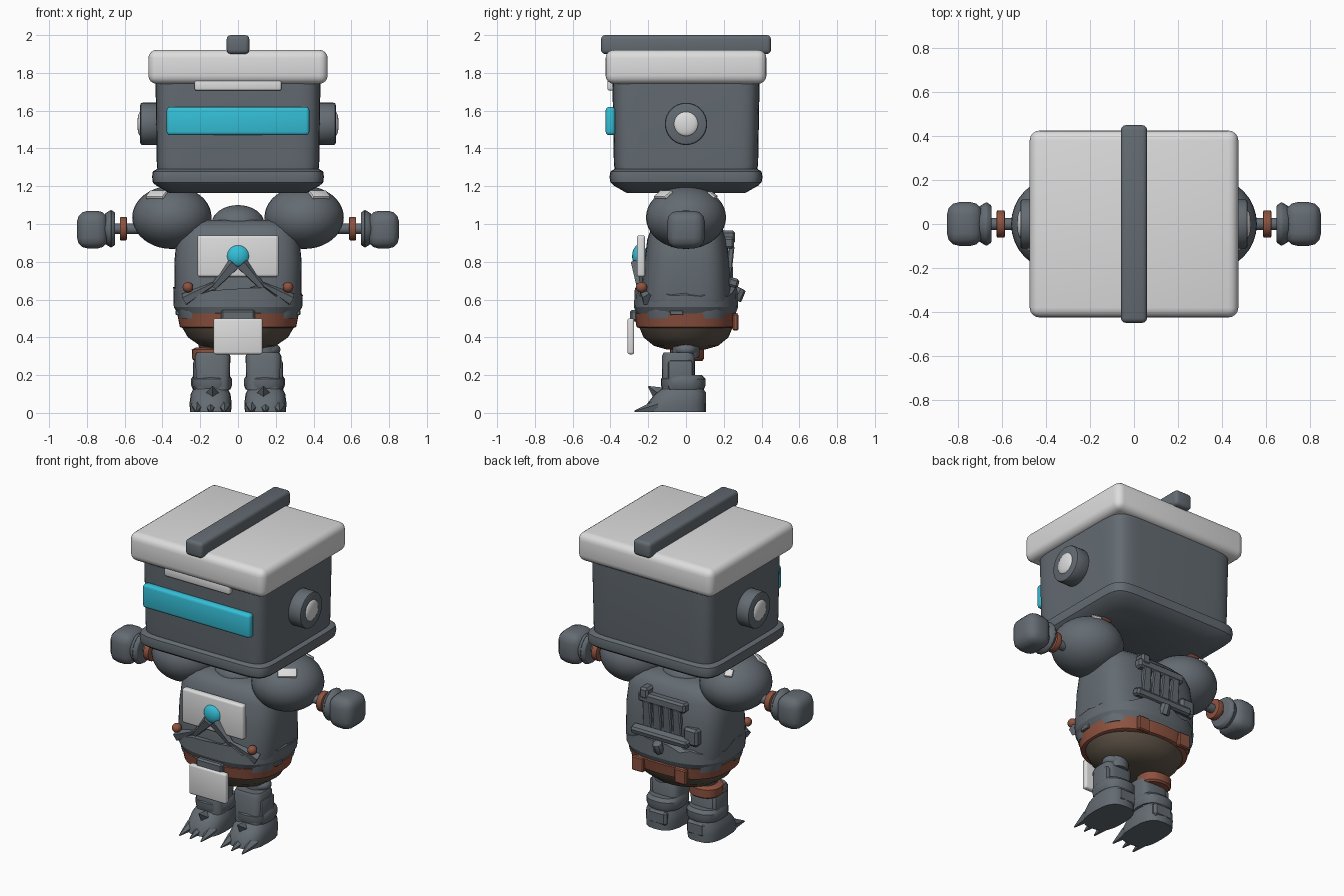
import bpy, bmesh, math, random
from mathutils import Vector, Matrix

if "Cube" in bpy.data.objects:
    bpy.data.objects.remove(bpy.data.objects["Cube"])

random.seed(4)


def material(name, rgb):
    m = bpy.data.materials.new(name)
    m.diffuse_color = (*rgb, 1)
    m.use_nodes = True
    m.node_tree.nodes["Principled BSDF"].inputs["Base Color"].default_value = m.diffuse_color
    return m


GREY = material("slate grey", (0.125, 0.147, 0.168))
WHITE = material("off white", (0.72, 0.72, 0.72))
CYAN = material("cyan", (0.035, 0.52, 0.68))
RUST = material("rust", (0.27, 0.085, 0.05))
BROWN = material("dark brown", (0.11, 0.085, 0.062))


def finish(name, bm, mat, angle=35):
    bmesh.ops.recalc_face_normals(bm, faces=bm.faces)
    me = bpy.data.meshes.new(name)
    bm.to_mesh(me)
    bm.free()
    me.materials.append(mat)
    me.shade_smooth()
    me.set_sharp_from_angle(angle=math.radians(angle))
    ob = bpy.data.objects.new(name, me)
    bpy.context.collection.objects.link(ob)
    return ob


def box(name, mat, loc, size, bevel=0.0, segs=3, normal=None, taper=1.0):
    """Bevelled box; normal tilts its z axis, taper scales its top."""
    bm = bmesh.new()
    bmesh.ops.create_cube(bm, size=1)
    for v in bm.verts:
        k = taper if v.co.z > 0 else 1
        v.co = Vector((v.co.x * size[0] * k, v.co.y * size[1] * k, v.co.z * size[2]))
    if bevel:
        bmesh.ops.bevel(bm, geom=bm.edges[:], offset=bevel, segments=segs, profile=0.5, affect='EDGES')
    rot = Vector(normal).to_track_quat('Z', 'Y').to_matrix().to_4x4() if normal else Matrix()
    bm.transform(Matrix.Translation(loc) @ rot)
    return finish(name, bm, mat)


def ball(name, mat, loc, radii, u=32, v=20):
    bm = bmesh.new()
    bmesh.ops.create_uvsphere(bm, u_segments=u, v_segments=v, radius=1)
    bm.transform(Matrix.Translation(loc) @ Matrix.Diagonal((*radii, 1)))
    return finish(name, bm, mat, 50)


def tube(name, mat, a, b, r1, r2, n=24, bevel=0.0):
    """Cylinder or cone between two points."""
    a, b = Vector(a), Vector(b)
    bm = bmesh.new()
    bmesh.ops.create_cone(bm, cap_ends=True, segments=n, radius1=r1, radius2=r2, depth=(b - a).length)
    if bevel:
        rims = [e for e in bm.edges if any(len(f.verts) > 4 for f in e.link_faces)]
        bmesh.ops.bevel(bm, geom=rims, offset=bevel, segments=2, profile=0.5, affect='EDGES')
    rot = (b - a).to_track_quat('Z', 'Y').to_matrix().to_4x4()
    bm.transform(Matrix.Translation((a + b) / 2) @ rot)
    return finish(name, bm, mat)


def loft(name, mat, rings, p=2.0, n=48, cx=0.0, ragged=0.0, angle=35):
    """Stack of superellipse rings (z, rx, ry, cy); ragged jitters the last one."""
    bm = bmesh.new()
    loops = []
    for i, (z, rx, ry, cy) in enumerate(rings):
        row = []
        for k in range(n):
            t = 2 * math.pi * k / n
            c, s = math.cos(t), math.sin(t)
            dz = random.uniform(-ragged, ragged) if ragged and i >= len(rings) - 2 else 0
            row.append(bm.verts.new((cx + rx * math.copysign(abs(c) ** (2 / p), c),
                                     cy + ry * math.copysign(abs(s) ** (2 / p), s), z + dz)))
        loops.append(row)
    for lo, hi in zip(loops, loops[1:]):
        for k in range(n):
            bm.faces.new((lo[k], lo[(k + 1) % n], hi[(k + 1) % n], hi[k]))
    bm.faces.new(loops[0])
    bm.faces.new(loops[-1])
    return finish(name, bm, mat, angle)


# Head: shell, rim, lid, top bar, visor, brow
loft("head_shell", GREY, [(1.27, .425, .375, 0), (1.32, .43, .382, 0), (1.77, .437, .39, 0)], p=9)
loft("head_rim", GREY, [(1.165, .365, .315, 0), (1.205, .435, .385, 0), (1.22, .451, .4, 0),
                        (1.25, .455, .405, 0), (1.278, .451, .4, 0), (1.29, .43, .38, 0)], p=10)
box("lid", WHITE, (0, 0, 1.832), (.95, .852, .18), .045, 4)
box("top_bar", GREY, (0, 0, 1.95), (.12, .9, .1), .022)
box("visor", CYAN, (0, -.4, 1.545), (.755, .05, .15), .018)
box("brow", WHITE, (0, -.398, 1.735), (.46, .036, .058), .012)

# Torso: neck, barrel, ragged wrap, belt, pelvis
ball("neck", GREY, (0, 0, 1.0), (.14, .13, .1))
loft("torso", GREY, [(.5, .31, .235, 0), (.6, .335, .245, 0), (.8, .337, .225, .005), (.92, .325, .21, .005),
                     (.975, .3, .19, .005), (1.005, .265, .16, .005), (1.02, .2, .12, .005)], p=3.4)
loft("torso_wrap", GREY, [(.52, .315, .262, 0), (.56, .34, .277, 0), (.64, .343, .272, 0),
                          (.655, .32, .22, 0)], p=2.6, n=30, ragged=.03, angle=20)
loft("belt", RUST, [(.45, .295, .25, 0), (.455, .308, .262, 0), (.525, .322, .274, 0), (.535, .3, .25, 0)], p=2.4)
loft("pelvis", BROWN, [(.335, .12, .1, 0), (.355, .2, .17, 0), (.4, .265, .225, 0), (.46, .3, .25, 0)], p=2.1)

# Belt notches
for s in (-1, 1):
    box("belt_notch", GREY, (s * .318, -.05, .53), (.025, .07, .025), .004, 1)
    box("belt_patch", RUST, (s * .15, .262, .48), (.08, .03, .09), .006, 1)

# Chest plate, gem, claws, buttons, front flap
box("chest_plate", WHITE, (0, -.238, .83), (.43, .044, .22), .014)
ball("chest_gem", CYAN, (0, -.245, .83), (.062, .04, .062))
for s in (-1, 1):
    tube("chest_claw", GREY, (s * .02, -.255, .79), (s * .13, -.245, .665), .04, .018, 5)
    tube("wrap_fold", GREY, (s * .28, -.2, .6), (s * .1, -.262, .7), .035, .005, 5)
    ball("button", RUST, (s * .265, -.235, .665), (.028, .03, .028), 16, 10)
box("flap_clip", GREY, (0, -.277, .515), (.18, .04, .06), .01, 1)
box("front_flap", WHITE, (0, -.292, .405), (.26, .036, .19), .012)

# Back: slatted plate, frame, pouches, knob
for i in range(4):
    x = -.105 + i * .07
    box("back_slat", GREY, (x, .232, .8), (.06, .035, .17), .006, 1, normal=(0, .12, 1), taper=.85)
box("back_frame", GREY, (0, .225, .9), (.33, .06, .06), .012, 1)
box("back_tab", GREY, (.12, .22, .93), (.06, .08, .07), .012, 1)
box("back_fold", GREY, (0, .25, .69), (.4, .06, .05), .012, 1, normal=(0, .3, 1))
box("back_pouch", GREY, (-.2, .22, .73), (.1, .06, .11), .015, 1)
tube("back_knob", GREY, (0, .26, .6), (0, .29, .66), .035, .03, 8, .008)

for s in (-1, 1):
    # Ear discs
    tube("ear_disc", GREY, (s * .42, 0, 1.53), (s * .518, 0, 1.53), .112, .112, 32, .012)
    ball("ear_cap", WHITE, (s * .515, 0, 1.53), (.018, .065, .065), 24, 12)

    # Shoulder with small plates
    ball("shoulder", GREY, (s * .35, 0, 1.035), (.21, .212, .167))
    box("shoulder_plate", WHITE, (s * .43, -.12, 1.155), (.11, .06, .02), .007, 2, normal=(s * 1.8, -2.7, 4.4))
    box("shoulder_back_plate", WHITE, (s * .4, .14, 1.153), (.05, .05, .02), .007, 2, normal=(s, 3, 4.4))
    box("shoulder_tab", RUST, (s * .33, .13, 1.172), (.07, .05, .03), .008, 2, normal=(0, 2.5, 4.4))

    # Arm, from rod to fist
    tube("arm_rod", GREY, (s * .5, 0, .975), (s * .68, 0, .975), .028, .028, 16)
    tube("arm_band", RUST, (s * .588, 0, .975), (s * .626, 0, .975), .062, .062, 20, .006)
    tube("cuff", GREY, (s * .65, 0, .975), (s * .672, 0, .975), .085, .1, 20, .004)
    tube("cuff_end", GREY, (s * .672, 0, .975), (s * .705, 0, .975), .1, .08, 20, .004)
    box("fist", GREY, (s * .77, 0, .97), (.165, .2, .2), .058, 3)

    # Leg: thigh, shin, boot, foot
    x = s * .135
    tube("thigh", BROWN if s < 0 else GREY, (x, 0, .29), (x, 0, .4), .07, .075, 16)
    loft("shin", GREY, [(.12, .09, .085, -.04), (.3, .095, .088, -.04), (.32, .085, .078, -.04)], p=4, n=24, cx=x)
    box("shin_guard", GREY, (s * .215, -.03, .2), (.045, .13, .16), .015, 2)
    loft("boot_cuff", GREY, [(.125, .1, .11, -.015), (.145, .108, .118, -.015), (.18, .108, .118, -.015),
                             (.2, .095, .1, -.015)], p=2.6, n=20, cx=s * .14)
    loft("foot", GREY, [(.005, .108, .16, -.055), (.05, .112, .155, -.05), (.1, .105, .135, -.03),
                        (.14, .085, .1, -.01)], p=2.8, n=20, cx=s * .145)
    for i in (-1, 0, 1):
        tube("toe_claw", GREY, (s * .145 + i * .07, -.15, .035), (s * .145 + i * .075, -.272, .008),
             .036, .004, 5)
    tube("foot_spike", GREY, (x, -.12, .085), (x, -.2, .14), .055, .003, 4)
    box("heel_strap", GREY, (x, .075, .08), (.13, .06, .09), .015, 1)

# Thigh band on one leg, knee cap on the other
loft("thigh_band", RUST, [(.275, .085, .08, .005), (.285, .097, .09, .005), (.335, .1, .09, .005),
                          (.345, .08, .07, .005)], p=2.3, n=20, cx=-.145)
ball("thigh_joint", GREY, (.16, 0, .335), (.065, .06, .04), 16, 10)
